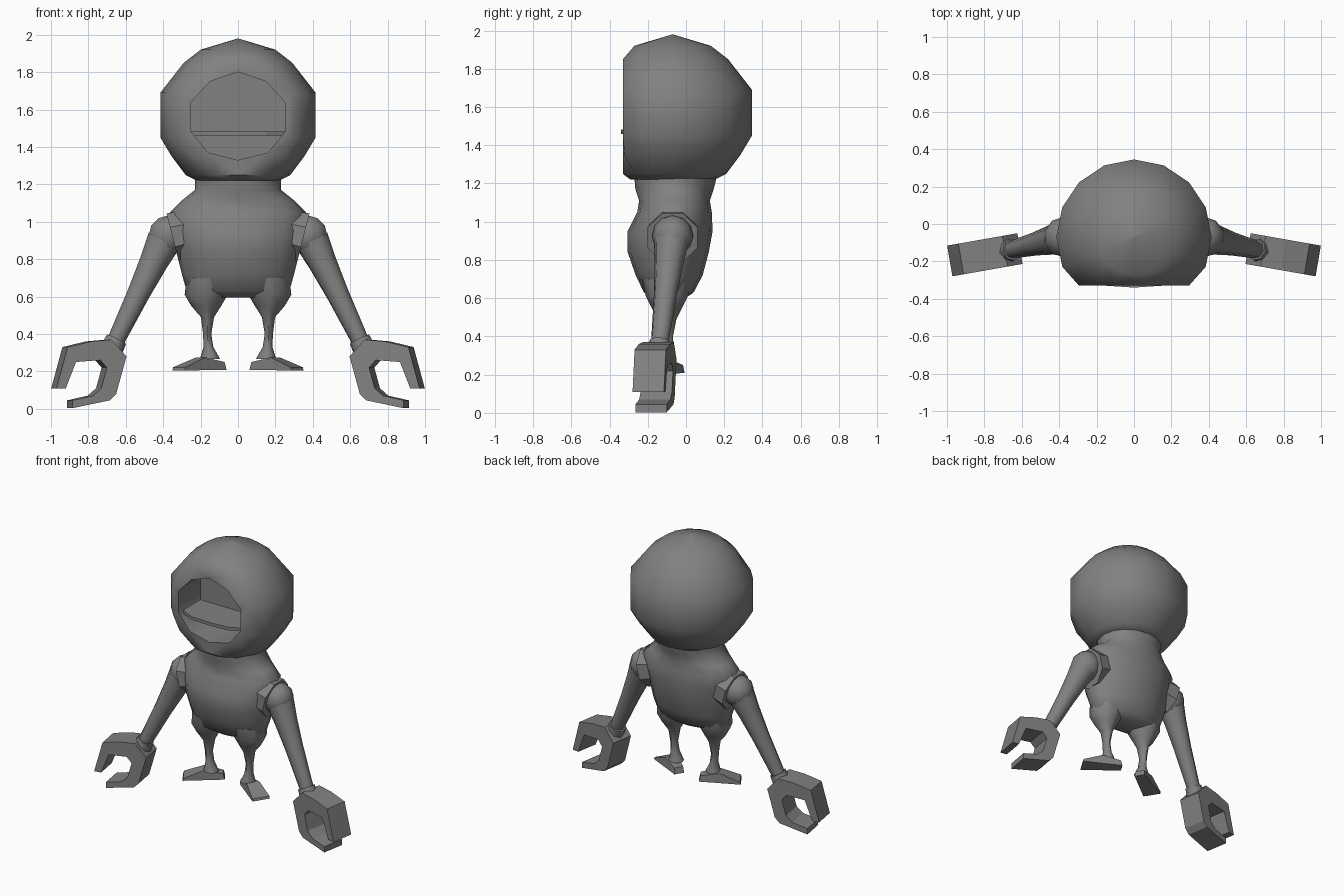
import bpy, bmesh, math
from mathutils import Vector, Matrix

cube = bpy.data.objects.get("Cube")
if cube:
    bpy.data.objects.remove(cube, do_unlink=True)

grey = bpy.data.materials.new("plain grey")
grey.use_nodes = True
COLOUR = (0.22, 0.22, 0.22, 1)
grey.diffuse_color = COLOUR
grey.node_tree.nodes["Principled BSDF"].inputs["Base Color"].default_value = COLOUR


def finish(bm, name, smooth=None):
    """Turn a bmesh into a named, shaded object."""
    bmesh.ops.remove_doubles(bm, verts=bm.verts, dist=0.0005)
    bmesh.ops.recalc_face_normals(bm, faces=bm.faces)
    mesh = bpy.data.meshes.new(name)
    bm.to_mesh(mesh)
    bm.free()
    obj = bpy.data.objects.new(name, mesh)
    bpy.context.collection.objects.link(obj)
    mesh.materials.append(grey)
    if smooth:
        shade(obj, smooth)
    return obj


def shade(obj, degrees):
    bpy.ops.object.select_all(action='DESELECT')
    obj.select_set(True)
    bpy.context.view_layer.objects.active = obj
    bpy.ops.object.shade_smooth_by_angle(angle=math.radians(degrees))


def loft(bm, stations, sides, rot=Matrix.Identity(3), turn=0.0):
    """Skin rings given as (centre, x radius, y radius), closed at both ends."""
    rings = []
    for centre, rx, ry in stations:
        ring = []
        for i in range(sides):
            a = math.tau * i / sides + turn
            offset = rot @ Vector((rx * math.cos(a), ry * math.sin(a), 0))
            ring.append(bm.verts.new(Vector(centre) + offset))
        rings.append(ring)
    for low, high in zip(rings, rings[1:]):
        for i in range(sides):
            j = (i + 1) % sides
            bm.faces.new((low[i], low[j], high[j], high[i]))
    bm.faces.new(rings[0][::-1])
    bm.faces.new(rings[-1])


def prism(bm, start, end):
    """Join two matching outlines into a closed solid."""
    a = [bm.verts.new(p) for p in start]
    b = [bm.verts.new(p) for p in end]
    for i in range(len(a)):
        j = (i + 1) % len(a)
        bm.faces.new((a[i], a[j], b[j], b[i]))
    bm.faces.new(a[::-1])
    bm.faces.new(b)


def aim(direction):
    return Vector(direction).to_track_quat('Z', 'Y').to_matrix()


# Head: faceted ball with a flattened front
FRONT = -0.33
profile = [(1.98, 0.001), (1.92, 0.2), (1.85, 0.29), (1.69, 0.415), (1.45, 0.415),
           (1.35, 0.355), (1.25, 0.28), (1.22, 0.22)]
bm = bmesh.new()
loft(bm, [((0, -0.07, z), r, r) for z, r in profile], 16)
for v in bm.verts:
    v.co.y = max(v.co.y, FRONT)
head = finish(bm, "head")

# Face opening cut into the front of the head
half = [(0.15, 1.75), (0.25, 1.64), (0.25, 1.48), (0.16, 1.37)]
opening = [(0, 1.8)] + half + [(0, 1.33)] + [(-x, z) for x, z in reversed(half)]
bm = bmesh.new()
prism(bm, [(x, -0.6, z) for x, z in opening], [(x, -0.08, z) for x, z in opening])
cutter = finish(bm, "opening_cutter")
cutter.hide_render = True
cut = head.modifiers.new("opening", 'BOOLEAN')
cut.operation = 'DIFFERENCE'
cut.solver = 'EXACT'
cut.object = cutter
bpy.context.view_layer.objects.active = head
bpy.ops.object.modifier_apply(modifier=cut.name)
bpy.data.objects.remove(cutter, do_unlink=True)
shade(head, 50)

# Shelf inside the opening
bm = bmesh.new()
edge = [(-0.25, -0.08), (-0.25, -0.28), (-0.15, -0.33), (0, -0.34),
        (0.15, -0.33), (0.25, -0.28), (0.25, -0.08)]
prism(bm, [(x, y, 1.46) for x, y in edge], [(x, y, 1.482) for x, y in edge])
finish(bm, "face_shelf")

# Torso: neck, wide shoulders, chest and tapered belly
body = [(1.23, 0.23, -0.055, 0.215), (1.17, 0.23, -0.06, 0.205), (1.11, 0.305, -0.06, 0.185),
        (1.05, 0.365, -0.06, 0.195), (0.95, 0.35, -0.083, 0.222), (0.84, 0.33, -0.093, 0.212),
        (0.72, 0.30, -0.088, 0.175), (0.63, 0.275, -0.09, 0.13), (0.595, 0.16, -0.09, 0.08)]
bm = bmesh.new()
loft(bm, [((0, y, z), rx, ry) for z, rx, y, ry in body], 16)
finish(bm, "torso", 60)

# Claw outline in x and z
claw = [(0.61, 0.28), (0.69, 0.37), (0.8, 0.36), (0.925, 0.33), (0.985, 0.108),
        (0.935, 0.108), (0.88, 0.25), (0.75, 0.26), (0.715, 0.22), (0.745, 0.11),
        (0.79, 0.07), (0.9, 0.045), (0.9, 0.003), (0.7, 0.045), (0.665, 0.08)]

for s, side in ((1, "left"), (-1, "right")):
    # Leg with thigh, thin shin and flared ankle
    bm = bmesh.new()
    leg = [(0.7, 0.155, 0.12, 0.13), (0.61, 0.17, 0.115, 0.11), (0.55, 0.17, 0.08, 0.08),
           (0.49, 0.163, 0.035, 0.05), (0.4, 0.165, 0.022, 0.032),
           (0.33, 0.158, 0.026, 0.036), (0.265, 0.15, 0.055, 0.05)]
    loft(bm, [((s * x, -0.1, z), rx, ry) for z, x, rx, ry in leg], 8)
    finish(bm, side + "_leg", 60)

    # Wedge foot, toes turned out: along, half width, height
    bm = bmesh.new()
    for along, wide, z in ((-0.1, 0.035, 0.208), (-0.09, 0.032, 0.25), (0.04, 0.045, 0.275),
                           (0.175, 0.062, 0.222), (0.18, 0.062, 0.205)):
        for w in (-wide, wide):
            bm.verts.new((s * (0.165 + 0.85 * along + 0.53 * w),
                          -0.09 - 0.53 * along + 0.85 * w, z))
    bmesh.ops.convex_hull(bm, input=bm.verts)
    finish(bm, side + "_foot", 15)

    # Octagonal shoulder collar
    bm = bmesh.new()
    out = Vector((s * 0.97, 0, -0.25))
    middle = Vector((s * 0.34, -0.07, 0.92))
    loft(bm, [(middle - out * 0.08, 0.13, 0.13), (middle + out * 0.01, 0.142, 0.142)],
         8, aim(out), math.pi / 8)
    finish(bm, side + "_shoulder_collar")

    # Shoulder ball
    bm = bmesh.new()
    bmesh.ops.create_uvsphere(bm, u_segments=10, v_segments=6, radius=0.108,
                              matrix=Matrix.Translation((s * 0.375, -0.07, 0.925)))
    finish(bm, side + "_shoulder", 60)

    # Tapered arm
    bm = bmesh.new()
    top, wrist = Vector((s * 0.395, -0.075, 0.9)), Vector((s * 0.665, -0.14, 0.34))
    along = wrist - top
    loft(bm, [(top + along * t, r, r) for t, r in ((0, 0.095), (0.2, 0.078), (0.5, 0.062), (1, 0.046))],
         8, aim(along))
    finish(bm, side + "_arm", 60)

    # Wrist cuff
    bm = bmesh.new()
    unit = along.normalized()
    loft(bm, [(wrist - unit * 0.035, 0.058, 0.058), (wrist + unit * 0.03, 0.064, 0.064)],
         8, aim(along))
    finish(bm, side + "_wrist_cuff", 50)

    # Claw hand, turned slightly forward
    bm = bmesh.new()
    faces = [[(s * (x + 0.014 * k), -0.165 - 0.176 * (x - 0.8) + 0.082 * k, z)
              for x, z in claw] for k in (-1, 1)]
    prism(bm, *faces)
    finish(bm, side + "_claw")
